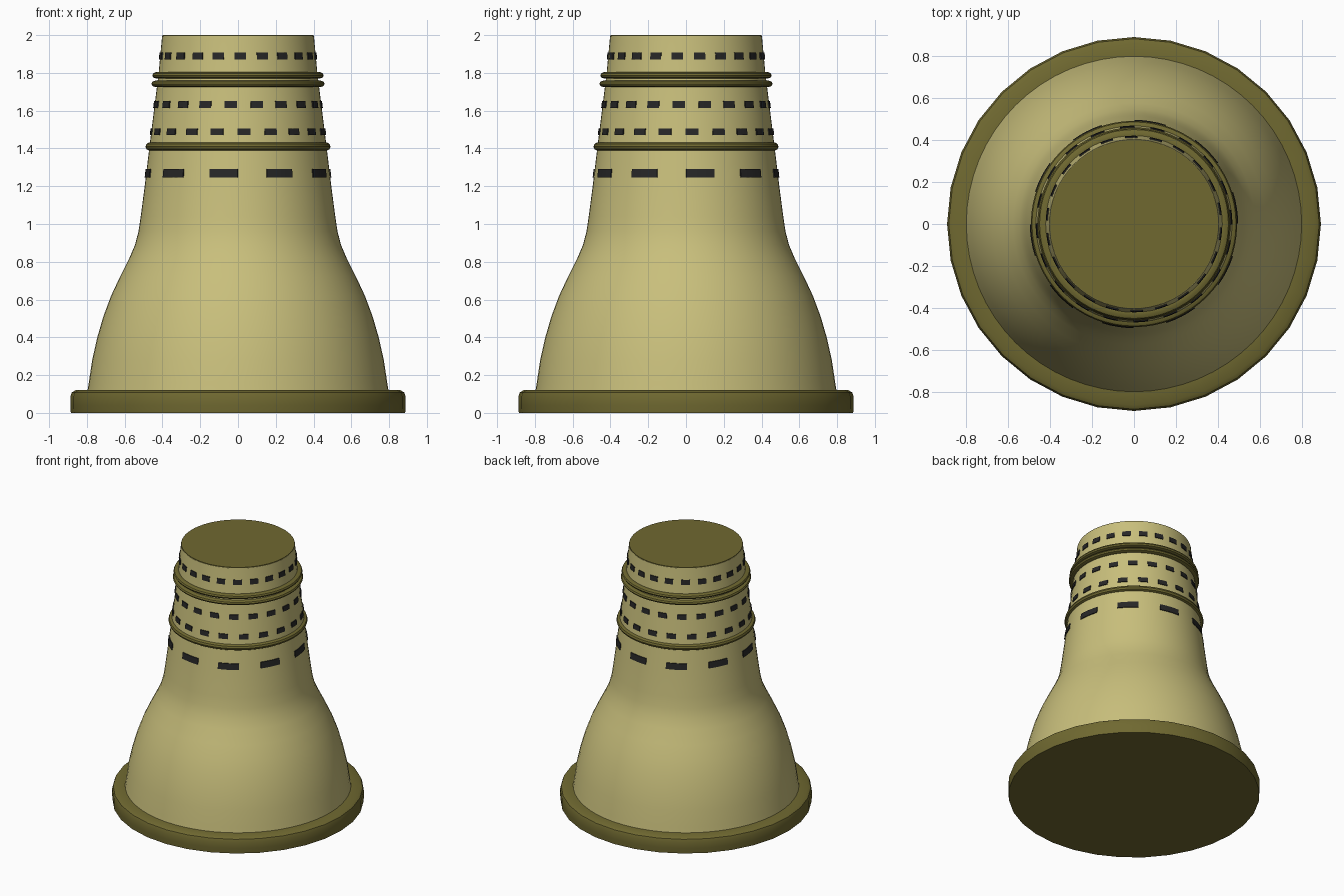
import bpy, bmesh
from math import sin, cos, pi, radians

if "Cube" in bpy.data.objects:
    bpy.data.objects.remove(bpy.data.objects["Cube"])


def material(name, rgb):
    m = bpy.data.materials.new(name)
    m.diffuse_color = (*rgb, 1)
    m.use_nodes = True
    m.node_tree.nodes["Principled BSDF"].inputs["Base Color"].default_value = m.diffuse_color
    return m


STONE = material("pale_olive", (0.58, 0.52, 0.2))
TRIM = material("dark_olive", (0.16, 0.14, 0.03))
DARK = material("window_dark", (0.02, 0.02, 0.02))


def finish(name, bm, mat, smooth=True):
    bmesh.ops.recalc_face_normals(bm, faces=bm.faces)
    me = bpy.data.meshes.new(name)
    bm.to_mesh(me)
    bm.free()
    me.materials.append(mat)
    ob = bpy.data.objects.new(name, me)
    bpy.context.collection.objects.link(ob)
    if smooth:
        bpy.ops.object.select_all(action='DESELECT')
        ob.select_set(True)
        bpy.context.view_layer.objects.active = ob
        bpy.ops.object.shade_smooth_by_angle(angle=radians(35))
    return ob


def lathe(name, profile, mat, sides, closed=False):
    """Revolve (radius, z) points; open profiles get flat end caps."""
    bm = bmesh.new()
    rings = [[bm.verts.new((r * cos(2 * pi * i / sides), r * sin(2 * pi * i / sides), z))
              for i in range(sides)] for r, z in profile]
    pairs = list(zip(rings, rings[1:]))
    if closed:
        pairs.append((rings[-1], rings[0]))
    else:
        bm.faces.new(rings[0])
        bm.faces.new(rings[-1])
    for a, b in pairs:
        for i in range(sides):
            j = (i + 1) % sides
            bm.faces.new((a[i], a[j], b[j], b[i]))
    return finish(name, bm, mat)


# Flared tower wall
BODY = [(0.80, 0.1), (0.79, 0.16), (0.772, 0.28), (0.745, 0.4), (0.713, 0.51), (0.672, 0.62),
        (0.625, 0.72), (0.575, 0.82), (0.545, 0.89), (0.527, 0.96), (0.515, 1.04), (0.494, 1.2),
        (0.47, 1.4), (0.445, 1.6), (0.42, 1.8), (0.402, 1.995)]
lathe("tower_wall", BODY, STONE, 64)

# Flat roof disc and rounded plinth
lathe("roof", [(0.40, 1.98), (0.40, 2.0)], TRIM, 64)
lathe("plinth", [(0.885, 0), (0.888, 0.04), (0.888, 0.085), (0.88, 0.108), (0.86, 0.12), (0.78, 0.12)],
      TRIM, 32)


# Rounded moulding rings
def moulding(name, radius, z, half_w, half_h):
    pts = [(radius + half_w * cos(2 * pi * k / 10), z + half_h * sin(2 * pi * k / 10)) for k in range(10)]
    lathe(name, pts, TRIM, 64, closed=True)


moulding("lower_moulding", 0.462, 1.41, 0.028, 0.023)
moulding("middle_moulding", 0.43, 1.742, 0.029, 0.018)
moulding("upper_moulding", 0.425, 1.787, 0.029, 0.018)


def wall_radius(z):
    for (r0, z0), (r1, z1) in zip(BODY, BODY[1:]):
        if z0 <= z <= z1:
            return r0 + (r1 - r0) * (z - z0) / (z1 - z0)


# Bands of small curved window panels following the wall
def window_row(name, z, count, first_deg, width, height, proud=0.006, depth=0.02, cuts=4):
    bm = bmesh.new()
    half = width / 2 / wall_radius(z)
    for k in range(count):
        mid = radians(first_deg) + 2 * pi * k / count
        slices = []
        for s in range(cuts + 1):
            a = mid - half + 2 * half * s / cuts
            loop = []
            for dz, off in ((-1, -depth), (-1, proud), (1, proud), (1, -depth)):
                zz = z + dz * height / 2
                r = wall_radius(zz) + off
                loop.append(bm.verts.new((r * cos(a), r * sin(a), zz)))
            slices.append(loop)
        bm.faces.new(slices[0])
        bm.faces.new(slices[-1])
        for a, b in zip(slices, slices[1:]):
            for i in range(4):
                bm.faces.new((a[i], a[(i + 1) % 4], b[(i + 1) % 4], b[i]))
    finish(name, bm, DARK)


window_row("wide_windows", 1.268, 10, 9, 0.15, 0.046)
window_row("lower_windows", 1.488, 20, 4, 0.068, 0.036)
window_row("middle_windows", 1.633, 20, -5, 0.066, 0.036)
window_row("top_windows", 1.89, 22, -88.2, 0.06, 0.037)
